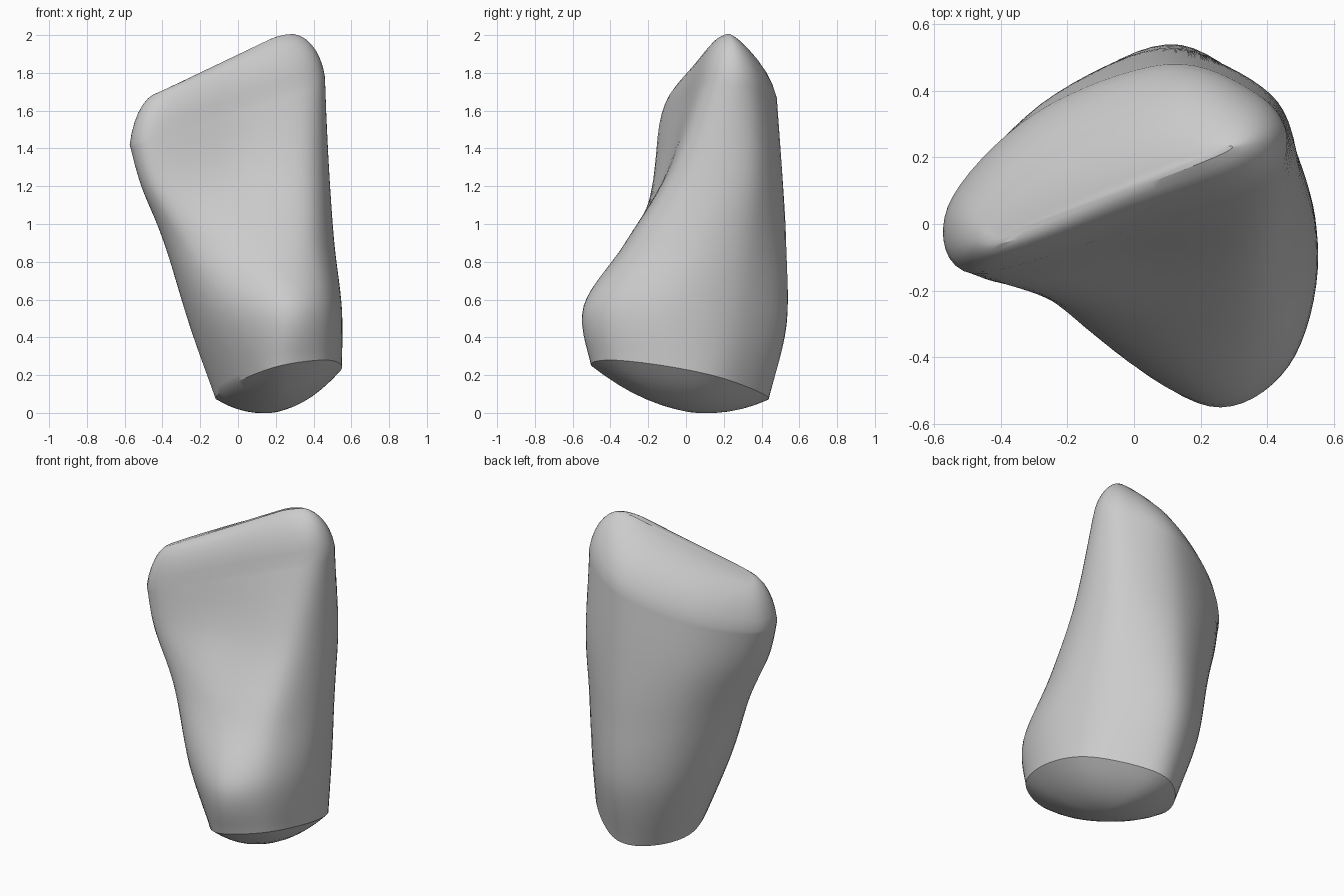
import bpy, bmesh, math
from mathutils import Vector

cube = bpy.data.objects.get("Cube")
if cube:
    bpy.data.objects.remove(cube, do_unlink=True)

AROUND = 8   # spline steps between neighbouring outline points
ALONG = 7    # spline steps between neighbouring sections
DOME = 7     # rings in each rounded end
LEAN = math.radians(13)   # inward lean where the biting edge starts to round


def spline(a, b, c, d, t):
    """Catmull-Rom interpolation between b and c."""
    return b + ((c - a) * t + (2 * a - 5 * b + 4 * c - d) * t ** 2
                + (3 * b - a - 3 * c + d) * t ** 3) / 2


def section(height, slope_x, slope_y, plan):
    """Smooth closed outline lifted onto a tilted plane."""
    points = [Vector((x, y, height + slope_x * x + slope_y * y)) for x, y in plan]
    n = len(points)
    return [spline(points[i - 1], points[i], points[(i + 1) % n],
                   points[(i + 2) % n], step / AROUND)
            for i in range(n) for step in range(AROUND)]


# Outlines start at the left of the plan and run round by the front
sections = [
    # cut root end
    section(.12, .2, -.17, [(-.12, .1), (0, -.27), (.22, -.5), (.46, -.4),
                            (.55, -.1), (.48, .2), (.2, .43), (0, .36)]),
    # swollen neck
    section(.5, .08, -.08, [(-.26, .05), (-.11, -.32), (.22, -.54), (.46, -.42),
                            (.55, -.08), (.45, .28), (.15, .53), (-.14, .39)]),
    # waist where the front hollows in
    section(.9, 0, 0, [(-.39, .05), (-.28, -.21), (.1, -.32), (.4, -.26),
                       (.51, .05), (.42, .35), (.12, .53), (-.22, .38)]),
    # flattened blade
    section(1.25, .1, 0, [(-.5, .05), (-.43, -.17), (0, -.12), (.37, -.06),
                          (.48, .16), (.41, .39), (.1, .51), (-.28, .36)]),
    section(1.62, .35, 0, [(-.56, .05), (-.48, -.15), (0, -.02), (.37, .1),
                           (.46, .25), (.37, .39), (.1, .48), (-.3, .33)]),
]


def ridge(p):
    """Point on the biting edge that an outline point rounds over to."""
    t = min(max((p.x + .56) / 1.02, 0), 1)
    x = -.4 + .68 * t
    return Vector((x, .27 * t - .04, 1.9 + .5 * x - 2 * max(0, x - .15) ** 2))


rings = []

# Domed underside, growing rings up to the root outline
base = sections[0]
middle = sum(base, Vector()) / len(base)
for k in range(1, DOME):
    s = k / DOME
    sink = Vector((0, 0, .15 * (1 - s * s)))
    rings.append([middle.lerp(p, s) - sink for p in base])

# Side wall, splined from section to section
last = len(sections) - 1
for i in range(last):
    near = [sections[min(max(j, 0), last)] for j in range(i - 1, i + 3)]
    for step in range(ALONG):
        rings.append([spline(*q, step / ALONG) for q in zip(*near)])

# Biting edge, rounded over to the ridge in elliptical arcs
for k in range(DOME + 1):
    angle = LEAN + (math.radians(85) - LEAN) * k / DOME
    inward = 1 - math.cos(angle) / math.cos(LEAN)
    upward = (math.sin(angle) - math.sin(LEAN)) / (1 - math.sin(LEAN))
    ring = []
    for p in sections[last]:
        q = ridge(p)
        r = p.lerp(q, inward)
        r.z = p.z + (q.z - p.z) * upward
        ring.append(r)
    rings.append(ring)

# Skin the rings and close both ends
bm = bmesh.new()
loops = [[bm.verts.new(p) for p in ring] for ring in rings]
count = len(base)
for low, high in zip(loops, loops[1:]):
    for i in range(count):
        bm.faces.new((low[i - 1], low[i], high[i], high[i - 1]))
bottom = bm.verts.new(middle - Vector((0, 0, .15)))
for i in range(count):
    bm.faces.new((bottom, loops[0][i], loops[0][i - 1]))
bm.faces.new(loops[-1])
bmesh.ops.recalc_face_normals(bm, faces=bm.faces)

mesh = bpy.data.meshes.new("tooth_crown")
bm.to_mesh(mesh)
bm.free()
crown = bpy.data.objects.new("tooth_crown", mesh)
bpy.context.collection.objects.link(crown)

# Plain grey
grey = bpy.data.materials.new("plain_grey")
grey.use_nodes = True
colour = (.6, .6, .6, 1)
grey.diffuse_color = colour
grey.node_tree.nodes["Principled BSDF"].inputs["Base Color"].default_value = colour
mesh.materials.append(grey)

# Smooth all over, sharp round the cut root
bpy.ops.object.select_all(action='DESELECT')
crown.select_set(True)
bpy.context.view_layer.objects.active = crown
bpy.ops.object.shade_smooth_by_angle(angle=math.radians(32))
